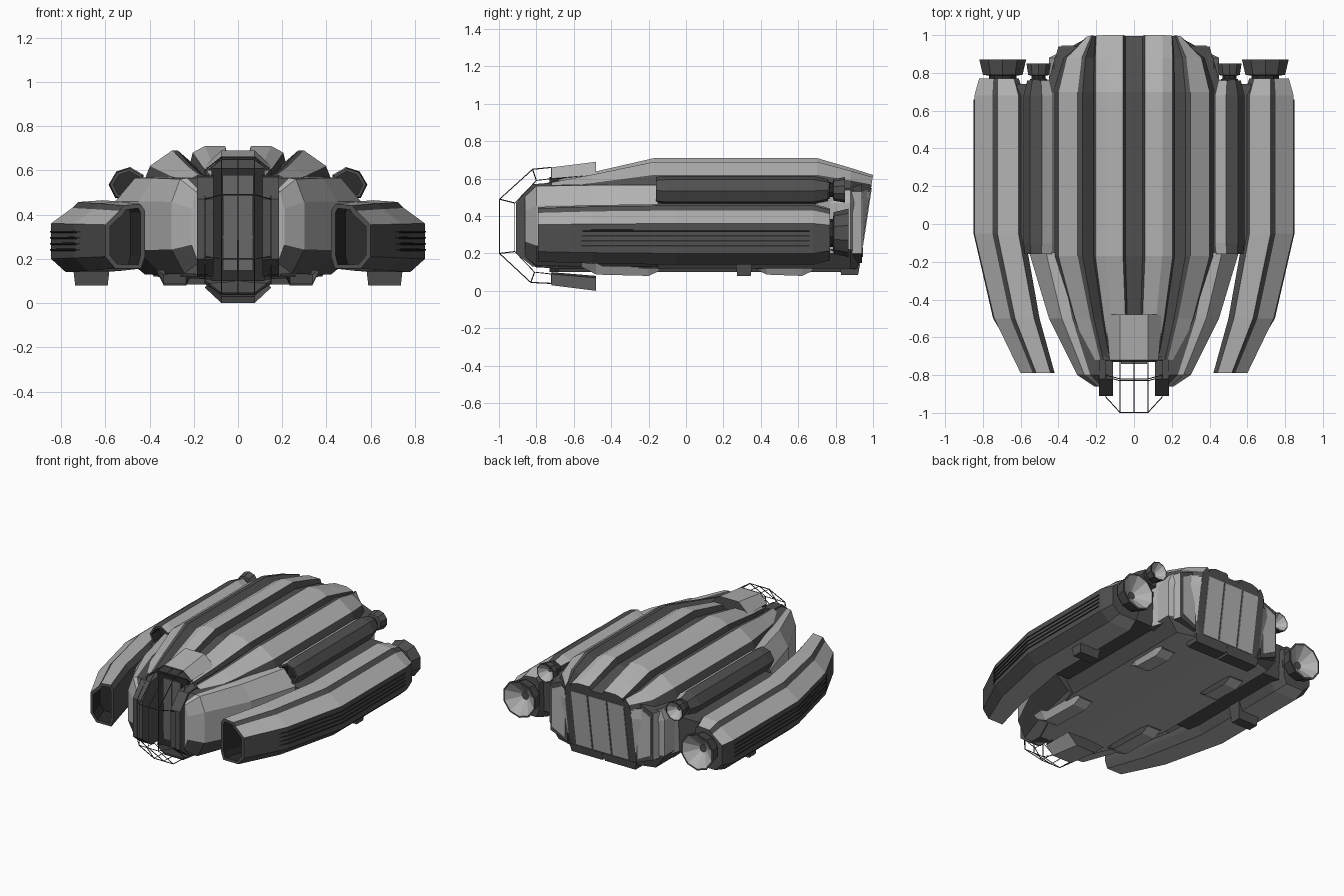
import bpy, bmesh, math

if "Cube" in bpy.data.objects:
    bpy.data.objects.remove(bpy.data.objects["Cube"])

# Palette
def colour(name, v):
    m = bpy.data.materials.new(name)
    m.diffuse_color = (v, v, v, 1)
    m.use_nodes = True
    m.node_tree.nodes["Principled BSDF"].inputs["Base Color"].default_value = m.diffuse_color
    return m
MATS = [colour("light_grey_plate", 0.45), colour("dark_grey_trim", 0.08),
        colour("black_recess", 0.025), colour("mid_grey_panel", 0.14)]
L, D, B, M = range(4)

def finish(name, bm, mirror=True):
    bmesh.ops.recalc_face_normals(bm, faces=bm.faces)
    me = bpy.data.meshes.new(name)
    bm.to_mesh(me)
    bm.free()
    for m in MATS:
        me.materials.append(m)
    ob = bpy.data.objects.new(name, me)
    bpy.context.collection.objects.link(ob)
    if mirror:
        ob.modifiers.new("mirror", 'MIRROR').merge_threshold = 0.0005
    return ob

def loft(name, rings, mats, closed=True, caps=(D, D), intake=None, seg_mats=None, mirror=True):
    """Skin rings of points; mats per band, or seg_mats per ring step."""
    bm = bmesh.new()
    vs = [[bm.verts.new(p) for p in r] for r in rings]
    n = len(rings[0])
    for j in range(len(rings) - 1):
        for i in range(n if closed else n - 1):
            k = (i + 1) % n
            f = bm.faces.new((vs[j][i], vs[j][k], vs[j + 1][k], vs[j + 1][i]))
            f.material_index = seg_mats[j] if seg_mats else mats[i % len(mats)]
    for ring, c in ((vs[0], caps[0]), (vs[-1], caps[1])):
        if c is not None:
            bm.faces.new(ring).material_index = c
    if intake:  # recessed black opening: (rim, depth, sideways shift)
        bm.faces.ensure_lookup_table()
        bm.normal_update()
        f = [f for f in bm.faces if set(f.verts) == set(vs[0])][0]
        bmesh.ops.inset_individual(bm, faces=[f], thickness=intake[0])
        inner = bmesh.ops.extrude_discrete_faces(bm, faces=[f])["faces"][0]
        for v in inner.verts:
            v.co.y += intake[1]
            v.co.x += intake[2]
        for e in inner.edges:
            for g in e.link_faces:
                g.material_index = B
    return finish(name, bm, mirror)

def box(name, x0, x1, y0, y1, z0, z1, m, taper=0.0):
    t = taper
    low = [(x0 + t, y0 + t, z0), (x1 - t, y0 + t, z0), (x1 - t, y1 - t, z0), (x0 + t, y1 - t, z0)]
    top = [(x0, y0, z1), (x1, y0, z1), (x1, y1, z1), (x0, y1, z1)]
    return loft(name, [low, top], [m], caps=(m, m))

# Ribbed upper shell: half section mirrored, scaled along its length
RIB = [(0, .665), (.045, .665), (.058, .71), (.15, .71), (.205, .68), (.215, .64),
       (.272, .69), (.298, .69), (.398, .62), (.425, .55), (.44, .5)]
rings = []
for y, s, k, kz in [(-.72, .6, 1, .42), (-.5, .78, 1, .64), (-.17, 1, 1, 1), (.7, 1, 1, 1),
                    (.88, 1, .78, .75), (1.0, 1, .25, .57)]:
    shear = .15 if y > .95 else 0
    ring = []
    for x, z in RIB + [(0, .5)]:
        zz = .5 + (z - .5) * kz
        xx = s * (min(x, .2) + k * max(0, x - .2))
        ring.append((xx, y + shear * (zz - .62), zz))
    rings.append(ring)
loft("ribbed_upper_shell", rings, [D, D, L, L, D, D, D, L, D, L, D], closed=False, caps=(D, D))

# Lower hull with slanted tail
LOW = [(0, .54), (.42, .54), (.45, .47), (.45, .22), (.38, .12), (0, .1)]
rings = []
for y, s in [(-.7, .5), (-.5, .74), (-.17, 1), (.7, 1), (.88, 1), (1.0, .58)]:
    shear = .15 if y > .95 else 0
    rings.append([(x * s, y + shear * (z - .62), z) for x, z in LOW])
loft("lower_hull", rings, [D, L, L, D, L], closed=False, caps=(D, D))

# Tail panels and bumper
def tail_y(z, d):
    return 1.0 + .15 * (z - .62) + d
for name, x0, x1 in (("tail_panel_centre", 0, .068), ("tail_panel_side", .082, .205)):
    rs = [[(x, tail_y(z, d), z) for x, z in
           ((x0, .15), (x1, .15), (x1, .55), (x0, .55))] for d in (-.01, .004)]
    loft(name, rs, [L], caps=(None, L))
box("tail_bumper", 0, .26, .82, .93, .085, .14, D, .01)

# Tail shoulders: wedge with a light rear plate
def wedge(name, y0, y1, xo0, xo1, xi, z0, z1, mats, caps):
    loft(name, [[(xi, y, z0), (x, y, z0 + .05), (x, y, z1 - .05), (xi, y, z1)]
                for y, x in ((y0, xo0), (y1, xo1))], mats, caps=caps)
wedge("tail_shoulder", .7, .94, .47, .4, .27, .15, .58, [D, L, D, D], (D, D))
wedge("tail_shoulder_plate", .935, .946, .385, .385, .285, .18, .55, [L], (L, L))

# Front shoulders wrapping round the cockpit
rings = []
for y, xo, k in [(-.86, .21, .74), (-.8, .3, .98), (-.5, .45, 1), (-.15, .555, 1)]:
    w = xo - .11
    sec = [(.11, .57), (xo - .36 * w, .57), (xo - .2 * w, .565), (xo, .46), (xo, .24),
           (xo - .3 * w, .13), (.11, .12)]
    rings.append([(x, y, .33 + (z - .33) * k) for x, z in sec])
loft("front_shoulder", rings, [D, L, L, L, D, L, D], caps=(L, D))

# Cockpit cheeks, seat column and hoods
CHEEK = [(-.7, .58), (-.82, .57), (-.91, .47), (-.91, .2), (-.82, .13), (-.7, .12)]
loft("cockpit_cheek", [[(x, y, z) for y, z in CHEEK] for x in (.11, .15, .185)], [D], caps=(D, D))
box("cockpit_back_wall", 0, .12, -.73, -.68, .1, .61, B)
box("cockpit_column", 0, .07, -.74, -.71, .15, .58, M, .005)
for name, flip in (("cockpit_upper_hood", False), ("cockpit_lower_hood", True)):
    rs = []
    for y, w, zt, zb in ((-.72, .13, .66, .6), (-.48, .15, .69, .62)):
        sec = [(0, zt), (.075, zt), (w, zb), (0, zb - .01)]
        rs.append([(x, y, (.69 - z) if flip else z) for x, z in sec])
    loft(name, rs, [L, L, D], closed=False, caps=(D, D))

# Canopy frame: open grid turned into thin bars
OUT = [(-.72, .66), (-.82, .65), (-.997, .49), (-.997, .2), (-.83, .045), (-.72, .04)]
INN = [(-.72, .6), (-.8, .59), (-.915, .47), (-.915, .21), (-.81, .1), (-.72, .09)]
rings = [[(x, y, z) for y, z in p] for x, p in ((0, OUT), (.075, OUT), (.15, INN))]
canopy = loft("canopy_frame", rings, [D], closed=False, caps=(None, None))
wire = canopy.modifiers.new("bars", 'WIREFRAME')
wire.thickness = .006

# Long side nacelles with front intakes: (y, inner x, width, height factor)
NST = [(-.79, .42, .18, .9), (-.5, .5, .24, .96), (-.05, .58, .265, 1), (.68, .58, .265, 1), (.77, .61, .21, .85)]
NAC = [(0, .2), (0, .43), (.12, .465), (.54, .457), (.64, .43), (1, .36), (1, .2), (.75, .14), (.1, .14)]
rings = [[(xi + t * w, y, .3 + (z - .3) * k) for t, z in NAC] for y, xi, w, k in NST]
loft("side_nacelle", rings, [D, D, L, D, L, D, D, L, D], caps=(D, D), intake=(.022, .14, .045))

# Vent slats along the nacelle flanks
for n in range(4):
    z = .235 + n * .027
    rs = [[(x + a, y, z + b) for a, b in ((-.004, 0), (.005, .003), (.005, .009), (-.004, .012))]
          for x, y in ((.653, -.65), (.741, -.5), (.8445, -.05), (.8445, .66))]
    loft("nacelle_vent_slat", rs, [B], caps=(B, B))

# Sponson joining hull to nacelle
box("sponson", .42, .62, -.14, .74, .2, .45, D, .01)

# Upper side pods with intakes
POD = [(.428, .58), (.488, .615), (.55, .595), (.585, .535), (.555, .475), (.428, .46)]
rings = [[(.505 + (x - .505) * k, y, .54 + (z - .54) * k) for x, z in POD]
         for y, k in ((-.16, .92), (-.1, 1), (.68, 1), (.76, .75))]
loft("upper_pod", rings, [L, D, D, D, D, D], caps=(D, D), intake=(.014, .08, 0))

# Flared engine nozzles
def nozzle(name, cx, cz, r, y0, y1):
    d = y1 - y0
    prof = [(0, .72), (.35, .72), (.38, .58), (.5, .58), (.53, .85), (1, 1), (1, .92), (.6, .2)]
    rs = [[(cx + r * q * math.cos(a), y0 + d * t, cz + r * q * math.sin(a))
           for a in [math.pi * (2 * i + 1) / 10 for i in range(10)]] for t, q in prof]
    loft(name, rs, None, caps=(D, D), seg_mats=[D, D, B, D, D, D, L])
nozzle("main_engine_nozzle", .695, .31, .13, .7, .87)
nozzle("small_engine_nozzle", .505, .54, .068, .72, .85)

# Landing skids and feet
def skid(name, x0, x1, y0, y1, zt, zb):
    m = (x1 - x0) * .2
    rs = []
    for y, k in ((y0, .3), (y0 + .08, .9), (y1 - .06, 1), (y1, .6)):
        z = zt + (zb - zt) * k
        rs.append([(x0, y, zt), (x0 + m, y, z), (x1 - m, y, z), (x1, y, zt)])
    loft(name, rs, [D, L, L, D], caps=(D, D))
skid("front_skid", .2, .37, -.56, -.14, .15, .08)
skid("rear_skid", .2, .37, .35, .68, .15, .08)
box("nacelle_foot", .575, .75, .26, .36, .08, .2, D, .014)
